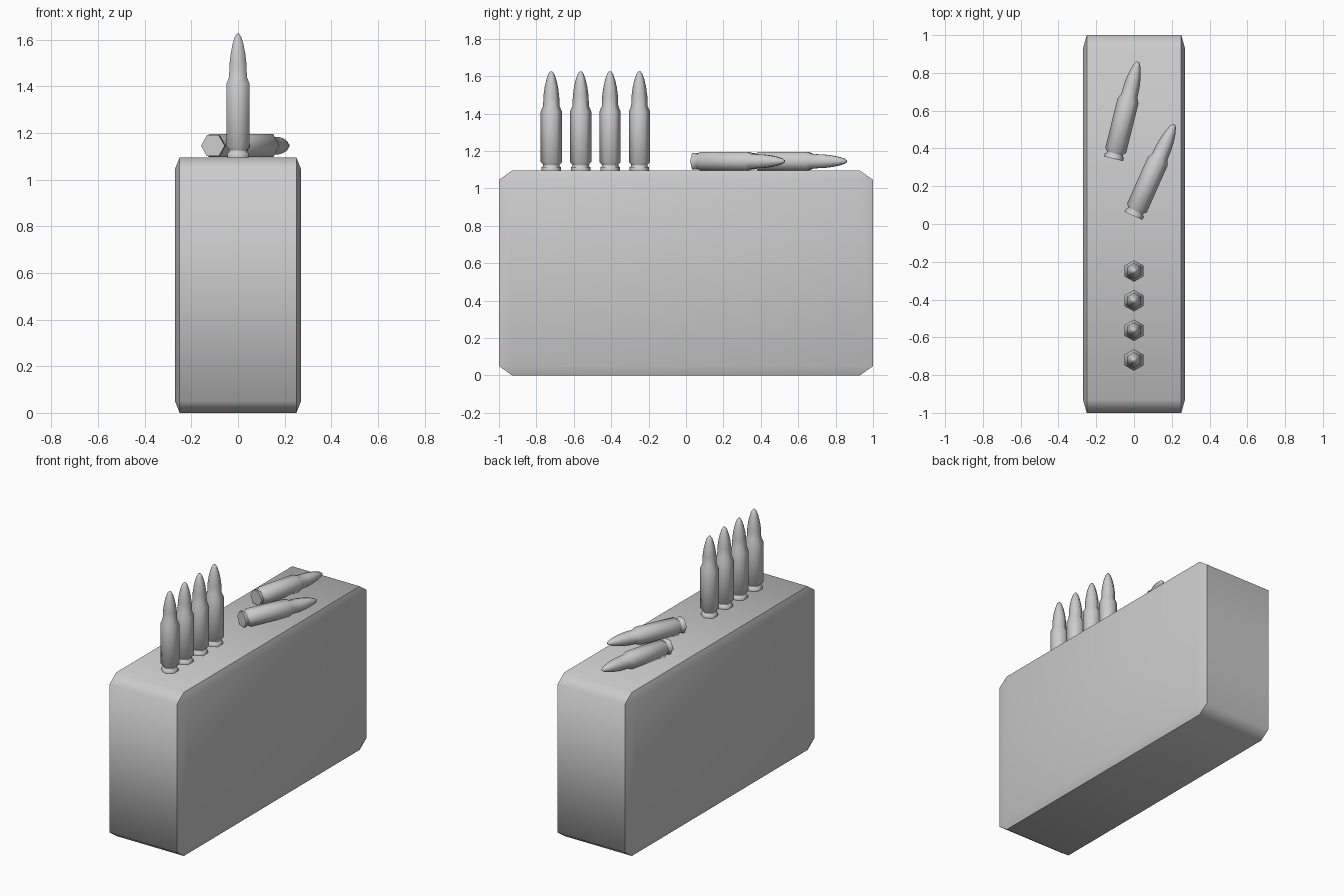
import bpy, bmesh, math
from mathutils import Matrix, Vector

cube = bpy.data.objects.get("Cube")
if cube:
    bpy.data.objects.remove(cube, do_unlink=True)

grey = bpy.data.materials.new("plain grey")
grey.use_nodes = True
colour = (0.6, 0.6, 0.6, 1)
grey.diffuse_color = colour
grey.node_tree.nodes["Principled BSDF"].inputs["Base Color"].default_value = colour

BOX_TOP = 1.095


def add_object(name, bm):
    bmesh.ops.recalc_face_normals(bm, faces=bm.faces)
    mesh = bpy.data.meshes.new(name)
    bm.to_mesh(mesh)
    bm.free()
    mesh.materials.append(grey)
    obj = bpy.data.objects.new(name, mesh)
    bpy.context.collection.objects.link(obj)
    bpy.ops.object.select_all(action='DESELECT')
    obj.select_set(True)
    bpy.context.view_layer.objects.active = obj
    bpy.ops.object.shade_smooth_by_angle(angle=math.radians(62))
    return obj


# Box: hull of three slabs, giving chamfers of different width along each axis
def build_box():
    half = Vector((0.27, 1.0, BOX_TOP / 2))
    chamfer = Vector((0.02, 0.07, 0.05))
    bm = bmesh.new()
    for axis in range(3):
        size = half - chamfer
        size[axis] = half[axis]
        for sx in (-1, 1):
            for sy in (-1, 1):
                for sz in (-1, 1):
                    bm.verts.new((sx * size.x, sy * size.y, sz * size.z + half.z))
    bmesh.ops.convex_hull(bm, input=bm.verts)
    bmesh.ops.dissolve_limit(bm, angle_limit=0.01, verts=bm.verts, edges=bm.edges)
    add_object("ammunition_box", bm)


# Cartridge: six-sided turned profile of (radius, height)
PROFILE = [(0.052, 0), (0.052, 0.018), (0.044, 0.022), (0.044, 0.032),
           (0.057, 0.046), (0.057, 0.315), (0.044, 0.345), (0.042, 0.40),
           (0.036, 0.445), (0.027, 0.485), (0.016, 0.517), (0.006, 0.53)]


def build_cartridge(name, matrix):
    bm = bmesh.new()
    rings = []
    for r, z in PROFILE:
        angles = [math.pi / 2 + i * math.pi / 3 for i in range(6)]
        rings.append([bm.verts.new((r * math.cos(a), r * math.sin(a), z)) for a in angles])
    for low, high in zip(rings, rings[1:]):
        for i in range(6):
            j = (i + 1) % 6
            bm.faces.new((low[i], low[j], high[j], high[i]))
    bm.faces.new(rings[0][::-1])
    bm.faces.new(rings[-1])
    obj = add_object(name, bm)
    obj.matrix_world = matrix


build_box()

# Row of standing cartridges
for i in range(4):
    build_cartridge(f"standing_cartridge_{i + 1}",
                    Matrix.Translation((0, -0.72 + 0.157 * i, BOX_TOP)))

# Two cartridges lying on a flat side
for name, x, y, turn in (("back", -0.108, 0.345, 76), ("middle", -0.003, 0.043, 66)):
    build_cartridge(f"lying_cartridge_{name}",
                    Matrix.Translation((x, y, BOX_TOP + 0.05))
                    @ Matrix.Rotation(math.radians(turn), 4, 'Z')
                    @ Matrix.Rotation(math.pi / 2, 4, 'Y'))
